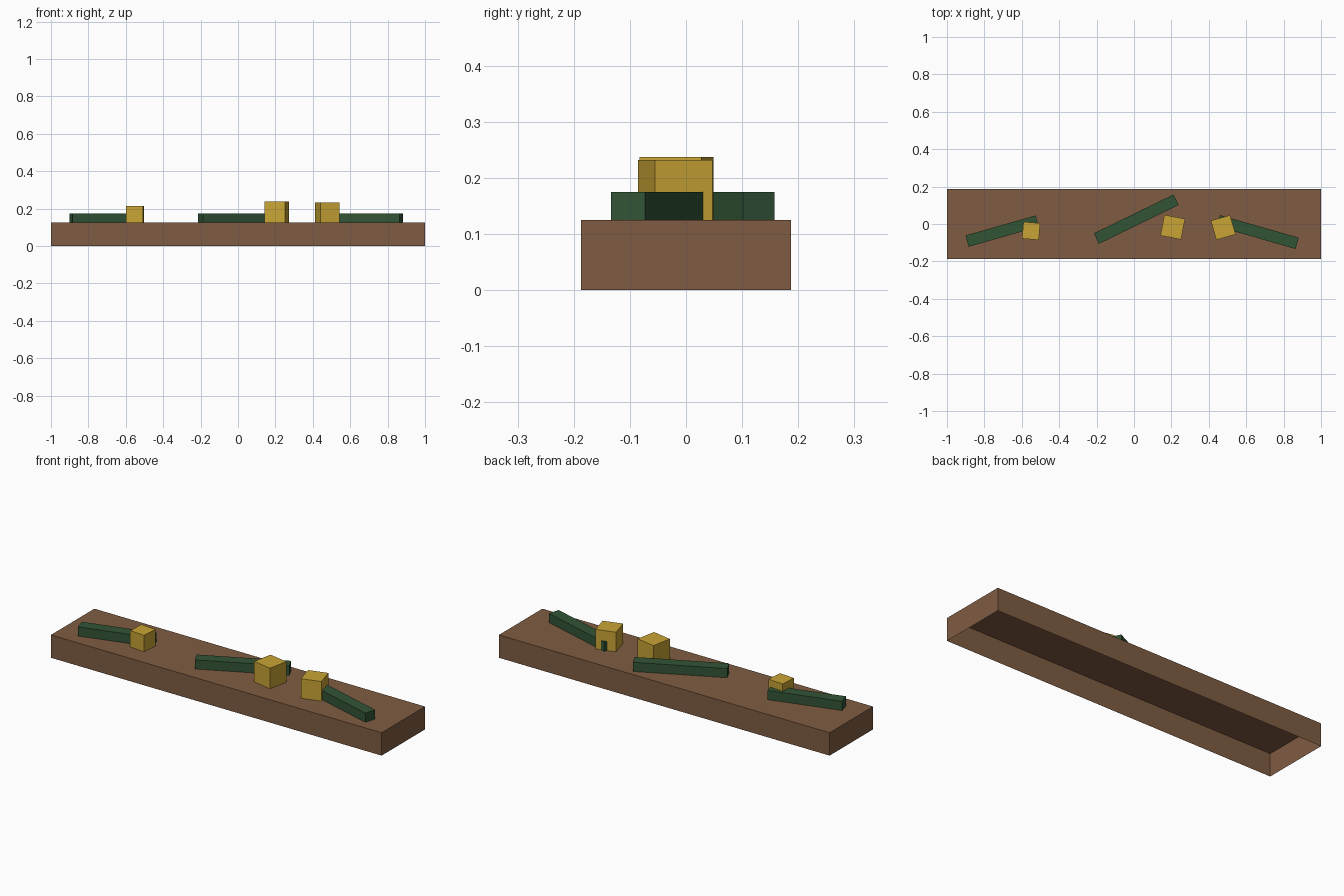
import bpy
import bmesh
from math import radians
from mathutils import Matrix

cube = bpy.data.objects.get("Cube")
if cube:
    bpy.data.objects.remove(cube, do_unlink=True)


def material(name, rgb):
    mat = bpy.data.materials.new(name)
    mat.use_nodes = True
    colour = (*rgb, 1.0)
    mat.diffuse_color = colour
    bsdf = mat.node_tree.nodes["Principled BSDF"]
    bsdf.inputs["Base Color"].default_value = colour
    bsdf.inputs["Roughness"].default_value = 0.9
    return mat


def open_box(name, size, centre, base_z, angle, mat):
    """Box resting at base_z, turned about z, with no underside."""
    bm = bmesh.new()
    bmesh.ops.create_cube(bm, size=1.0)
    bottom = [f for f in bm.faces if f.normal.z < -0.5]
    bmesh.ops.delete(bm, geom=bottom, context='FACES')
    bmesh.ops.transform(bm, verts=bm.verts,
                        matrix=Matrix.Diagonal((*size, 1.0)) @ Matrix.Translation((0, 0, 0.5)))
    mesh = bpy.data.meshes.new(name)
    bm.to_mesh(mesh)
    bm.free()
    mesh.materials.append(mat)
    obj = bpy.data.objects.new(name, mesh)
    obj.location = (*centre, base_z)
    obj.rotation_euler.z = radians(angle)
    bpy.context.collection.objects.link(obj)
    return obj


brown = material("soil brown", (0.215, 0.107, 0.054))
green = material("stem green", (0.031, 0.088, 0.036))
gold = material("bloom gold", (0.58, 0.37, 0.035))

TOP = 0.125

# Hollow bed, open underneath
open_box("bed", (2.0, 0.375, TOP), (0, 0), 0, 0, brown)

# Stems lying on the bed: length, centre, angle
stems = {
    "right_stem": (0.39, (-0.705, -0.038), 16),
    "middle_stem": (0.474, (0.012, 0.026), 26),
    "left_stem": (0.4375, (0.662, -0.043), -16),
}
for name, (length, centre, angle) in stems.items():
    open_box(name, (length, 0.0625, 0.05), centre, TOP, angle, green)

# Cube blooms: edge, centre, angle
blooms = {
    "right_bloom": (0.09, (-0.55, -0.037), -5),
    "middle_bloom": (0.1125, (0.207, -0.017), -11),
    "left_bloom": (0.107, (0.477, -0.019), 16),
}
for name, (edge, centre, angle) in blooms.items():
    open_box(name, (edge, edge, edge), centre, TOP, angle, gold)
